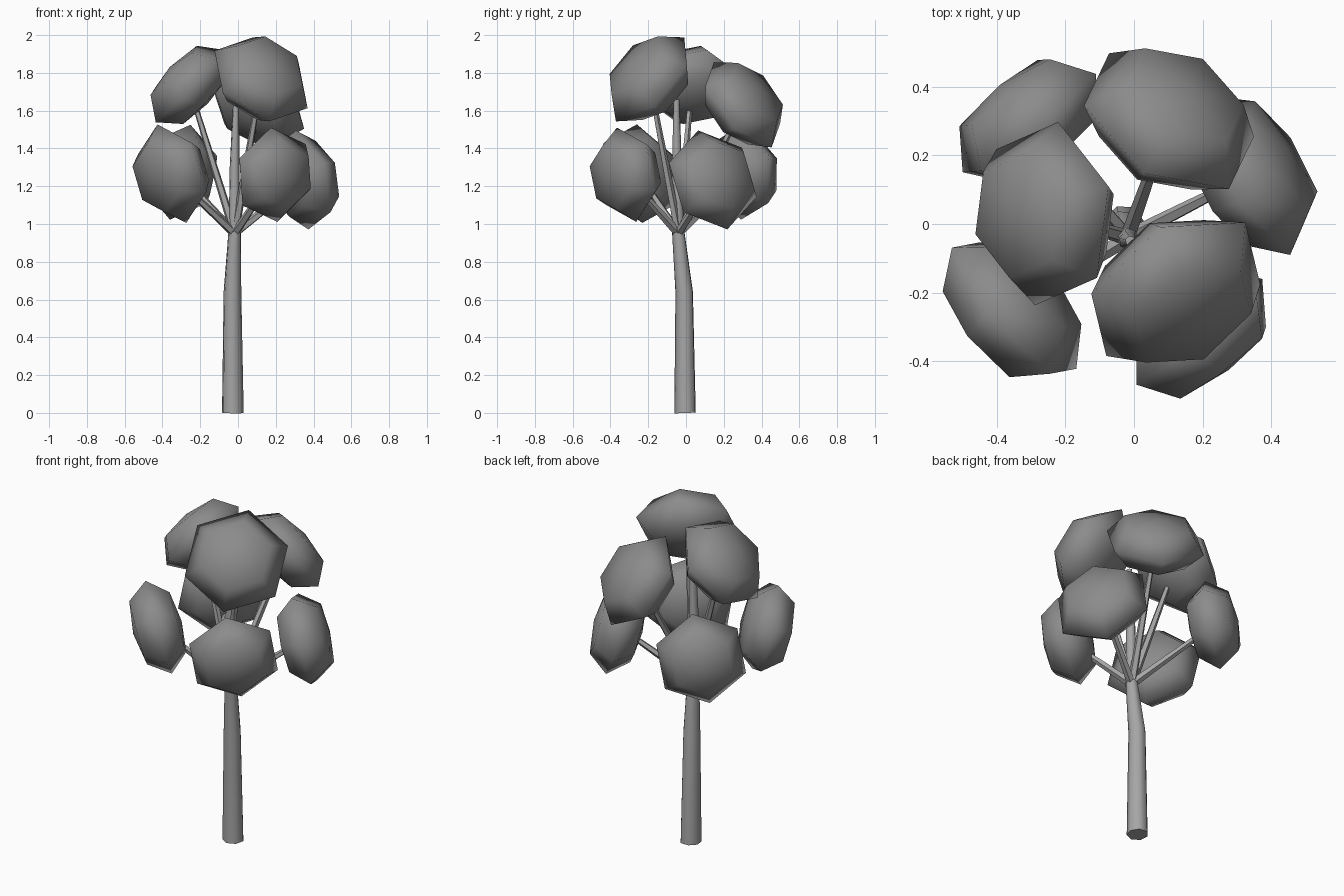
import bpy, bmesh, math
from mathutils import Vector

if "Cube" in bpy.data.objects:
    bpy.data.objects.remove(bpy.data.objects["Cube"])


def material(name, v):
    m = bpy.data.materials.new(name)
    m.diffuse_color = (v, v, v, 1)
    m.use_nodes = True
    m.node_tree.nodes["Principled BSDF"].inputs["Base Color"].default_value = m.diffuse_color
    return m


LEAF = material("leaf grey", 0.26)
BARK = material("bark grey", 0.38)


def finish(name, bm, mat, angle):
    bmesh.ops.recalc_face_normals(bm, faces=bm.faces)
    me = bpy.data.meshes.new(name)
    bm.to_mesh(me)
    bm.free()
    me.materials.append(mat)
    ob = bpy.data.objects.new(name, me)
    bpy.context.collection.objects.link(ob)
    bpy.context.view_layer.objects.active = ob
    ob.select_set(True)
    bpy.ops.object.shade_smooth_by_angle(angle=math.radians(angle))
    ob.select_set(False)


def skin(bm, rings):
    for a, b in zip(rings, rings[1:]):
        n = len(a)
        for i in range(n):
            j = (i + 1) % n
            bm.faces.new((a[i], a[j], b[j], b[i]))


def tube(name, path, sides):
    """Tapered limb through (x, y, z, radius) points."""
    bm = bmesh.new()
    pts = [Vector(p[:3]) for p in path]
    d = (pts[-1] - pts[0]).normalized()
    u = d.cross(Vector((0.3, 1, 0.1))).normalized()
    v = d.cross(u)
    rings = []
    for p, q in zip(pts, path):
        angles = [math.tau * i / sides for i in range(sides)]
        rings.append([bm.verts.new(p + q[3] * (u * math.cos(t) + v * math.sin(t))) for t in angles])
    skin(bm, rings)
    bm.faces.new(rings[0])
    bm.faces.new(rings[-1])
    finish(name, bm, BARK, 65)


def clump(name, centre, normal, a, b, spin):
    """Flattened six-sided leaf clump facing along normal."""
    bm = bmesh.new()
    c, n = Vector(centre), Vector(normal).normalized()
    u = (Vector((0, 0, 1)) - n * n.z).normalized()
    v = n.cross(u)
    rings = []
    for r, h, turn in ((0.64, -0.85, 0), (1.0, -0.05, 0), (0.68, 0.8, 0)):
        ring = []
        for i in range(6):
            t = math.radians(60 * i + spin)
            ring.append(bm.verts.new(c + a * r * (u * math.cos(t) + v * math.sin(t)) + n * b * h))
        rings.append(ring)
    skin(bm, rings)
    for ring, h in ((rings[0], -1), (rings[-1], 1)):
        tip = bm.verts.new(c + n * b * h)
        for i in range(6):
            bm.faces.new((ring[i], ring[(i + 1) % 6], tip))
    finish(name, bm, LEAF, 80)


# trunk and central stem
tube("trunk", [(-0.028, -0.003, 0, 0.059), (-0.03, -0.008, 0.64, 0.048),
               (-0.018, -0.04, 0.96, 0.034)], 7)
tube("central_stem", [(-0.018, -0.04, 0.93, 0.033), (-0.018, -0.048, 1.3, 0.027),
                      (-0.01, -0.05, 1.66, 0.016)], 6)

# leaf clumps: name, centre, facing, radius, half thickness, spin
clumps = [
    ("front_top", (0.125, -0.195, 1.77), (0.42, -0.66, 0.62), 0.29, 0.145, -12),
    ("left_top", (-0.26, 0.03, 1.735), (-0.7, -0.05, 0.68), 0.275, 0.14, 14),
    ("back_top", (0.105, 0.305, 1.635), (0.43, 0.68, 0.6), 0.282, 0.135, 4),
    ("front_right_low", (0.195, -0.32, 1.26), (0.6, -0.78, -0.12), 0.255, 0.135, 10),
    ("front_left_low", (-0.355, -0.25, 1.265), (-0.74, -0.62, -0.25), 0.272, 0.135, 8),
    ("right_low", (0.345, 0.145, 1.235), (0.8, 0.5, 0.25), 0.275, 0.135, 10),
    ("back_left_low", (-0.31, 0.3, 1.275), (-0.6, 0.74, 0.12), 0.257, 0.135, 10),
]
fork = Vector((-0.018, -0.04, 0.95))
for name, centre, normal, a, b, spin in clumps:
    clump(name + "_leaves", centre, normal, a, b, spin)
    # branch from the fork into the clump
    end = Vector(centre)
    tube(name + "_branch", [(*fork, 0.024), (*fork.lerp(end, 0.5), 0.019), (*end, 0.013)], 5)
